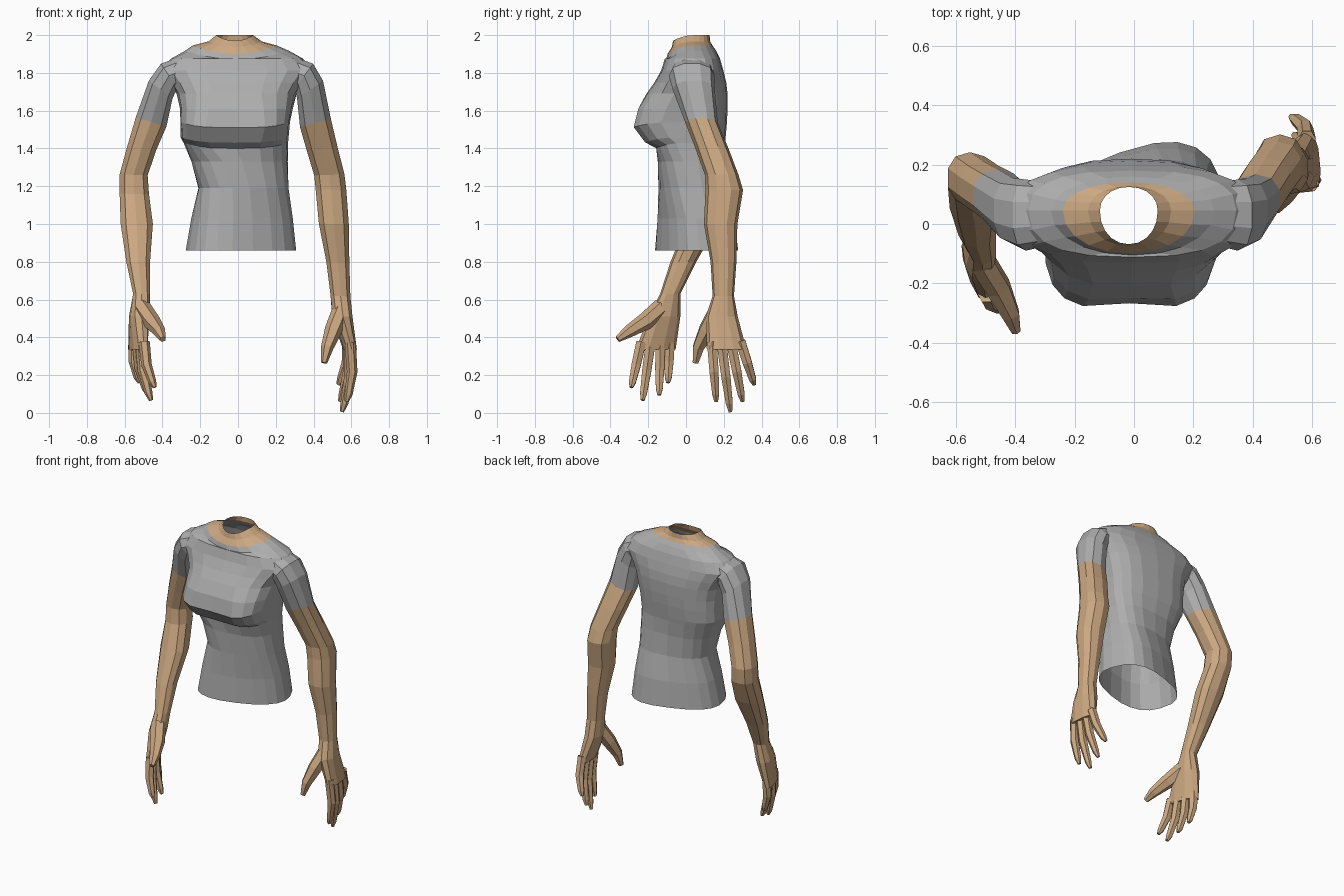
import bpy, bmesh, math
from mathutils import Vector


def material(name, rgb):
    m = bpy.data.materials.new(name)
    m.diffuse_color = (*rgb, 1)
    return m


SHIRT = material("grey_cloth", (0.42, 0.42, 0.42))
SKIN = material("tan_skin", (0.60, 0.39, 0.22))


def spow(v, e):
    return math.copysign(abs(v) ** e, v) if abs(v) > 1e-6 else 0.0


def loft(name, rings, shirt_bands=0, capped=True):
    """Skin a list of point rings; the first shirt_bands bands are cloth."""
    bm = bmesh.new()
    loops = [[bm.verts.new(p) for p in r] for r in rings]
    n = len(loops[0])
    for b, (lo, hi) in enumerate(zip(loops, loops[1:])):
        for i in range(n):
            j = (i + 1) % n
            f = bm.faces.new((lo[i], lo[j], hi[j], hi[i]))
            f.material_index = 0 if b < shirt_bands else 1
    if capped:
        bm.faces.new(loops[0]).material_index = 0 if shirt_bands else 1
        bm.faces.new(loops[-1]).material_index = 1
    bmesh.ops.recalc_face_normals(bm, faces=bm.faces)
    me = bpy.data.meshes.new(name)
    bm.to_mesh(me)
    bm.free()
    me.materials.append(SHIRT)
    me.materials.append(SKIN)
    ob = bpy.data.objects.new(name, me)
    bpy.context.collection.objects.link(ob)


def torso_ring(z, xl, xr, yf, yb, n=20):
    """Rounded section: squarer at the bust, twisted at the hips."""
    ym = 0.045
    bust = math.exp(-((z - 1.53) / 0.13) ** 2)
    twist = math.radians(19) * min(1, max(0, (1.43 - z) / 0.45))
    droop = 0.03 if 1.4 < z < 1.55 or z > 1.95 else 0.045 if z > 1.9 else 0.0
    cx, hw, pts = (xl + xr) / 2, (xr - xl) / 2, []
    for i in range(n):
        a = 2 * math.pi * i / n
        c, s = math.cos(a), math.sin(a)
        e = 0.82 - 0.3 * bust if s < 0 else 0.75
        if z > 1.7:
            e = 0.76 if z < 1.9 else 0.95
        x = hw * spow(c, e)
        y = (ym - yf if s < 0 else yb - ym) * spow(s, e)
        if s < -0.99:
            y += 0.018 * bust
        pts.append((cx + x * math.cos(twist) - y * math.sin(twist),
                    ym + x * math.sin(twist) + y * math.cos(twist),
                    z - droop * s * s if s < 0 else z))
    return pts


# shirt body from hem to collar, then the bare neck: z, left, right, front, back
torso = (
    (0.86, -0.275, 0.312, -0.14, 0.252),
    (1.03, -0.245, 0.292, -0.135, 0.238),
    (1.19, -0.21, 0.268, -0.14, 0.21),
    (1.33, -0.247, 0.264, -0.15, 0.203),
    (1.43, -0.288, 0.265, -0.165, 0.207),
    (1.46, -0.305, 0.268, -0.225, 0.21),
    (1.54, -0.305, 0.275, -0.285, 0.217),
    (1.61, -0.307, 0.29, -0.262, 0.22),
    (1.69, -0.325, 0.31, -0.213, 0.22),
    (1.75, -0.362, 0.347, -0.168, 0.213),
    (1.812, -0.41, 0.395, -0.132, 0.198),
    (1.875, -0.355, 0.345, -0.112, 0.18),
    (1.917, -0.28, 0.27, -0.105, 0.16),
    (1.945, -0.24, 0.205, -0.098, 0.14),
    (1.967, -0.155, 0.125, -0.075, 0.128),
    (2.0, -0.115, 0.08, -0.068, 0.125))
loft("shirt_and_neck", [torso_ring(*r) for r in torso], 13, False)


def arm_ring(z, inner, outer, y0, y1, slant, n=10):
    """Limb section, tilted near the shoulder and slanted across the palm."""
    tilt = 0.31 * max(0, z - 1.1) ** 2.25
    palm = slant * min(1, max(0, (0.6 - z) / 0.2))
    pts = []
    for i in range(n):
        a = 2 * math.pi * (i + 0.5) / n
        c, s = spow(math.cos(a), 0.85), spow(math.sin(a), 0.85)
        dy = s * (y1 - y0) / 2
        pts.append(((inner + outer) / 2 + c * (outer - inner) / 2 + palm * dy,
                    (y0 + y1) / 2 + dy, z + c * tilt / 2))
    return pts


# arms from sleeve to palm: z, inner x, outer x, front, back
right_arm = (
    (1.82, 0.25, 0.285, -0.07, 0.14), (1.785, 0.30, 0.40, -0.09, 0.15),
    (1.71, 0.31, 0.453, -0.07, 0.153), (1.535, 0.325, 0.495, -0.003, 0.168),
    (1.40, 0.36, 0.53, 0.05, 0.225), (1.26, 0.40, 0.567, 0.10, 0.278),
    (1.18, 0.408, 0.577, 0.103, 0.302), (1.0, 0.425, 0.59, 0.095, 0.272),
    (0.80, 0.465, 0.592, 0.13, 0.267), (0.62, 0.488, 0.597, 0.141, 0.254),
    (0.51, 0.497, 0.607, 0.105, 0.274), (0.335, 0.558, 0.627, 0.11, 0.32))
left_arm = (
    (1.82, -0.26, -0.295, -0.07, 0.14), (1.785, -0.32, -0.41, -0.09, 0.15),
    (1.71, -0.345, -0.475, -0.065, 0.155), (1.54, -0.375, -0.545, 0.007, 0.185),
    (1.40, -0.43, -0.59, 0.04, 0.212), (1.26, -0.475, -0.63, 0.07, 0.242),
    (1.16, -0.468, -0.63, 0.06, 0.237), (1.0, -0.447, -0.625, 0.0, 0.167),
    (0.80, -0.463, -0.594, -0.082, 0.055), (0.63, -0.463, -0.557, -0.137, -0.03),
    (0.51, -0.47, -0.575, -0.20, -0.03), (0.335, -0.497, -0.565, -0.265, -0.055))
loft("right_arm", [arm_ring(*r, -0.1) for r in right_arm], 3)
loft("left_arm", [arm_ring(*r, -0.33) for r in left_arm], 3)


def digit(name, pts, radii, n=6):
    """Tapered finger following a short path."""
    rings = []
    for i, p in enumerate(pts):
        t = (pts[min(i + 1, len(pts) - 1)] - pts[max(i - 1, 0)]).normalized()
        u = t.cross(Vector((0, 1, 0))).normalized()
        v = t.cross(u)
        rings.append([p + radii[i] * (u * math.cos(math.tau * k / n)
                                      + v * math.sin(math.tau * k / n))
                      for k in range(n)])
    loft(name, rings)


def fingers(side, first, last, bow, tips):
    """Four fingers spread evenly along the knuckle line, bowed outwards."""
    for i, tip in enumerate(tips):
        base = Vector(first).lerp(Vector(last), i / 3)
        tip = Vector(tip)
        mid = (base + tip) / 2 + Vector((bow, 0, 0))
        name = ("index", "middle", "ring", "little")[i]
        digit(f"{side}_{name}_finger", [base, mid, base.lerp(tip, 0.88) + Vector((bow * 0.4, 0, 0)), tip],
              (0.030, 0.028, 0.021, 0.011))


fingers("right", (0.594, 0.137, 0.375), (0.583, 0.288, 0.38), 0.02,
        ((0.575, 0.16, 0.06), (0.55, 0.235, 0.006), (0.54, 0.30, 0.06), (0.53, 0.362, 0.15)))
fingers("left", (-0.497, -0.237, 0.375), (-0.55, -0.085, 0.38), -0.016,
        ((-0.44, -0.29, 0.135), (-0.46, -0.23, 0.067), (-0.475, -0.142, 0.095), (-0.52, -0.095, 0.16)))

# thumbs
thumbs = {
    "right_thumb": ((0.545, 0.165, 0.54), (0.505, 0.11, 0.44), (0.472, 0.065, 0.345), (0.455, 0.05, 0.265)),
    "left_thumb": ((-0.51, -0.13, 0.56), (-0.457, -0.215, 0.485), (-0.415, -0.305, 0.43), (-0.398, -0.362, 0.39))}
for part, path in thumbs.items():
    digit(part, [Vector(p) for p in path], (0.048, 0.046, 0.033, 0.017))
